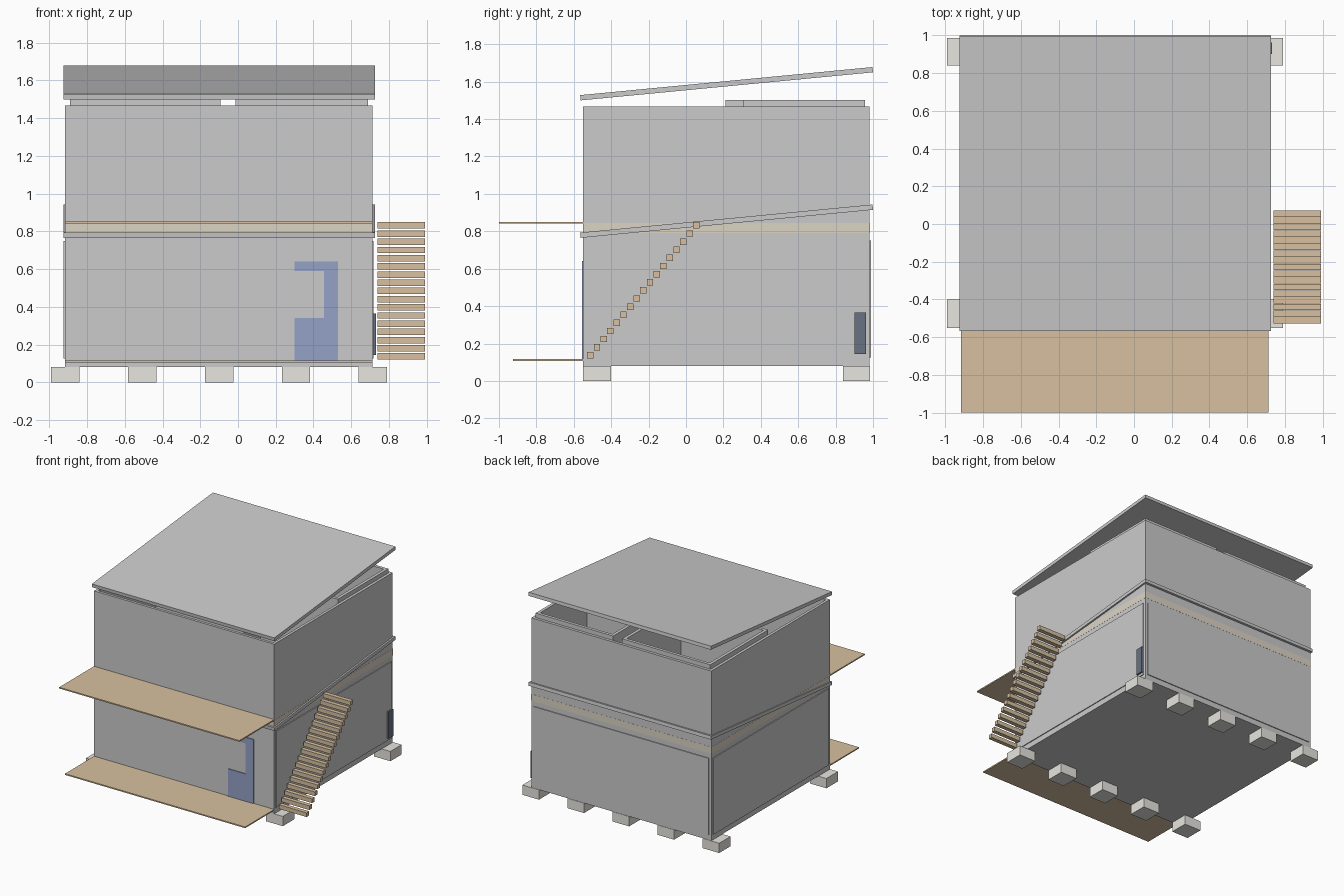
import bpy, bmesh

if "Cube" in bpy.data.objects:
    bpy.data.objects.remove(bpy.data.objects["Cube"])

X0, X1, Y0, Y1 = -0.917, 0.712, -0.55, 0.982   # house footprint
STOREY = 0.735                                 # storey height


def material(name, rgb):
    m = bpy.data.materials.new(name)
    m.diffuse_color = (*rgb, 1)
    m.use_nodes = True
    m.node_tree.nodes["Principled BSDF"].inputs["Base Color"].default_value = m.diffuse_color
    return m


timber = material("timber", (0.68, 0.53, 0.35))
floor_tan = material("pale_floor", (0.72, 0.66, 0.56))
blue = material("blue_paint", (0.30, 0.36, 0.57))
dark_blue = material("dark_blue", (0.14, 0.17, 0.23))
concrete = material("concrete", (0.8, 0.79, 0.74))


def prism(name, loop, offset, mat=None, hole=None):
    """Extrude a 3D loop by an offset; an optional matching hole makes a tube."""
    bm = bmesh.new()

    def ring(pts):
        a = [bm.verts.new(p) for p in pts]
        b = [bm.verts.new([c + d for c, d in zip(p, offset)]) for p in pts]
        n = len(pts)
        for i in range(n):
            j = (i + 1) % n
            bm.faces.new((a[i], a[j], b[j], b[i]))
        return a, b

    outer = ring(loop)
    if hole:
        inner = ring(hole)
        for o, h in zip(outer, inner):
            n = len(o)
            for i in range(n):
                j = (i + 1) % n
                bm.faces.new((o[i], o[j], h[j], h[i]))
    else:
        for o in outer:
            bm.faces.new(o)
    bmesh.ops.recalc_face_normals(bm, faces=bm.faces)
    me = bpy.data.meshes.new(name)
    bm.to_mesh(me)
    bm.free()
    ob = bpy.data.objects.new(name, me)
    bpy.context.collection.objects.link(ob)
    if mat:
        me.materials.append(mat)
    return ob


def rect(x0, x1, y0, y1, z):
    return [(x0, y0, z), (x1, y0, z), (x1, y1, z), (x0, y1, z)]


def box(name, x0, x1, y0, y1, z0, z1, mat=None):
    return prism(name, rect(x0, x1, y0, y1, z0), (0, 0, z1 - z0), mat)


def walls(name, x0, x1, y0, y1, z0, z1, t):
    return prism(name, rect(x0, x1, y0, y1, z0), (0, 0, z1 - z0),
                 hole=rect(x0 + t, x1 - t, y0 + t, y1 - t, z0))


# foundation piers, five along the front and five along the back
for i in range(5):
    x = -0.99 + i * 0.4075
    for side, y0, y1 in (("front", -0.55, -0.40), ("back", 0.84, 0.985)):
        box(f"{side}_pier_{i + 1}", x, x + 0.15, y0, y1, 0, 0.08, concrete)

# floors and front decks
box("lower_floor", X0, X1, Y0, Y1, 0.08, 0.11)
box("upper_floor", X0 - .001, X1 + .001, Y0 - .001, Y1 + .001, 0.79, 0.845, floor_tan)
box("lower_deck", X0, X1, -0.925, Y0, 0.106, 0.116, timber)
box("upper_deck", X0, X1, -1.0, Y0, 0.841, 0.851, timber)

# two storeys: outer walls, two inner rooms, pitched roof slab
for label, dz, z0 in (("lower", 0, 0.11), ("upper", STOREY, 0.79)):
    top = 0.79 if label == "lower" else 1.467
    walls(f"{label}_outer_walls", X0, X1, Y0, Y1, z0, top, 0.022)
    base = 0.11 + dz
    walls(f"{label}_left_room", -0.89, -0.093, 0.21, 0.958, base, 0.767 + dz, 0.025)
    walls(f"{label}_right_room", -0.012, 0.69, 0.305, 0.958, base, 0.767 + dz, 0.025)
    profile = [(-0.925, -0.563, 0.765 + dz), (-0.925, 1.0, 0.915 + dz),
               (-0.925, 0.997, 0.943 + dz), (-0.925, -0.566, 0.793 + dz)]
    prism(f"{label}_roof", profile, (1.65, 0, 0))

# thin cladding panels on the lower storey
P = 0.007
box("back_panel", X0 + .02, X1 - .02, Y1, Y1 + P, 0.125, 0.75)
box("left_panel", X0 - P, X0, Y0 + .02, Y1 - .02, 0.125, 0.75)
box("right_panel", X1, X1 + P, Y0 + .02, Y1 - .02, 0.125, 0.75)

# front door frame around an offset pane
door = [(0.30, 0.11), (0.53, 0.11), (0.53, 0.64), (0.30, 0.64),
        (0.30, 0.59), (0.455, 0.59), (0.455, 0.34), (0.30, 0.34)]
prism("front_door", [(x, Y0 - 0.006, z) for x, z in door], (0, 0.006, 0), blue)

# utility box on the right wall
box("utility_box", X1, 0.732, 0.90, 0.962, 0.145, 0.365, dark_blue)

# outside stair treads
for i in range(17):
    y = -0.528 + i * 0.0354
    z = 0.12 + i * 0.0434
    box(f"stair_tread_{i + 1}", 0.74, 0.99, y, y + 0.034, z, z + 0.034, timber)
